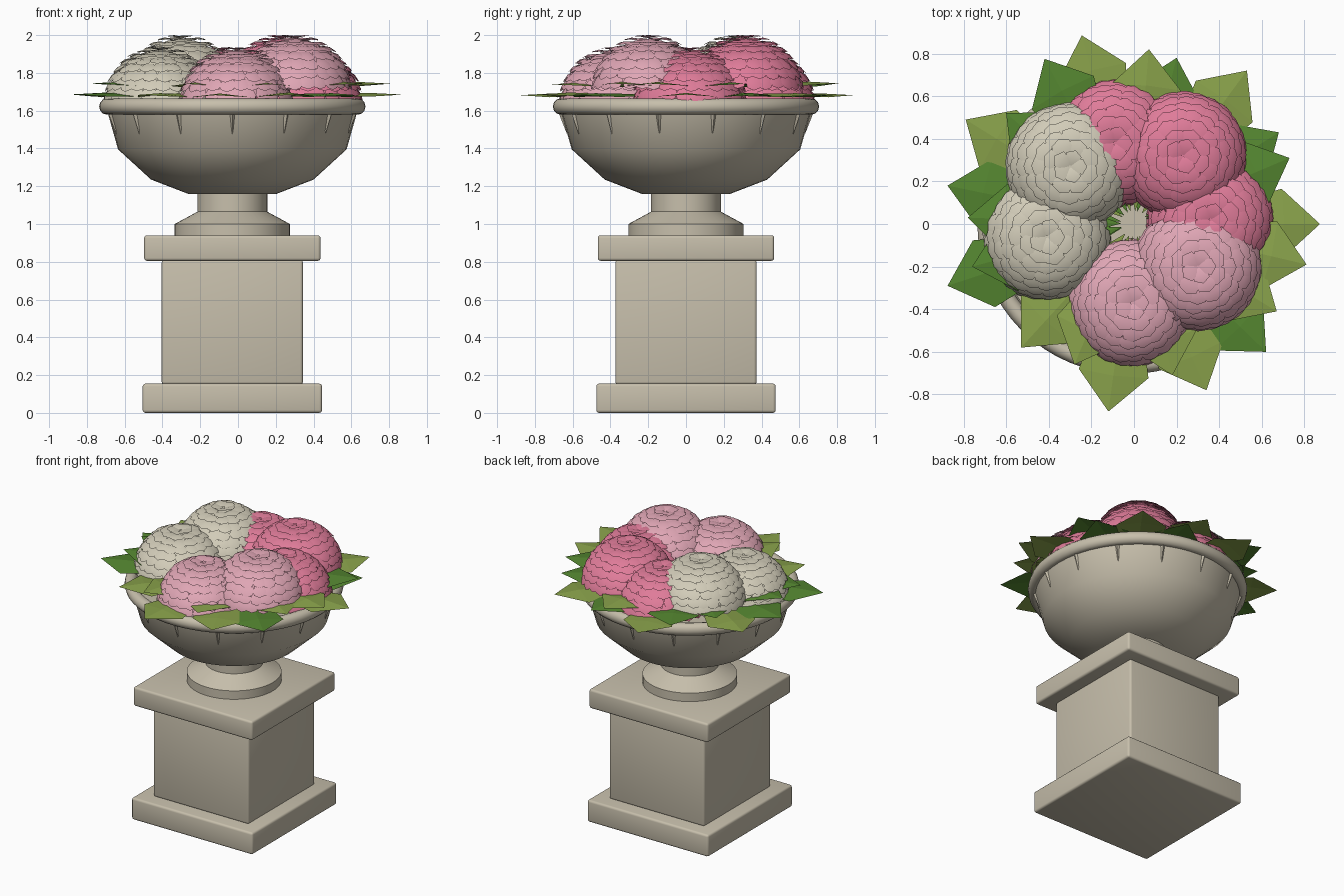
import bpy, bmesh, math, random
from mathutils import Vector, Matrix

if "Cube" in bpy.data.objects:
    bpy.data.objects.remove(bpy.data.objects["Cube"])

random.seed(4)
CX = -0.03  # stonework sits slightly left of the flowers


def mat(name, rgb):
    m = bpy.data.materials.new(name)
    m.diffuse_color = (*rgb, 1)
    m.use_nodes = True
    m.node_tree.nodes["Principled BSDF"].inputs["Base Color"].default_value = m.diffuse_color
    return m


STONE = mat("stone", (0.57, 0.52, 0.41))
CREAM = mat("cream_petal", (0.64, 0.60, 0.48))
PINK = mat("light_pink_petal", (0.74, 0.38, 0.46))
ROSE = mat("rose_petal", (0.74, 0.20, 0.32))
LIME = mat("light_leaf", (0.25, 0.36, 0.07))
GREEN = mat("dark_leaf", (0.09, 0.24, 0.03))


def finish(name, bm, material, smooth=None, recalc=True):
    if recalc:
        bmesh.ops.recalc_face_normals(bm, faces=bm.faces)
    me = bpy.data.meshes.new(name)
    bm.to_mesh(me)
    bm.free()
    me.materials.append(material)
    ob = bpy.data.objects.new(name, me)
    bpy.context.collection.objects.link(ob)
    if smooth:
        bpy.ops.object.select_all(action='DESELECT')
        ob.select_set(True)
        bpy.context.view_layer.objects.active = ob
        bpy.ops.object.shade_smooth_by_angle(angle=math.radians(smooth))
    return ob


def slab(name, half, z0, z1, bevel=0.015):
    bm = bmesh.new()
    bmesh.ops.create_cube(bm, size=1, matrix=Matrix.Translation((CX, 0, (z0 + z1) / 2))
                          @ Matrix.Diagonal((2 * half, 2 * half, z1 - z0, 1)))
    bmesh.ops.bevel(bm, geom=bm.edges[:], offset=bevel, segments=3, profile=0.5, affect='EDGES')
    return finish(name, bm, STONE, 35)


def lathe(name, profile, segs=48):
    bm = bmesh.new()
    vs = [bm.verts.new((CX + r, 0, z)) for r, z in profile]
    es = [bm.edges.new(p) for p in zip(vs, vs[1:])]
    bmesh.ops.spin(bm, geom=vs + es, cent=(CX, 0, 0), axis=(0, 0, 1),
                   angle=2 * math.pi, steps=segs)
    bmesh.ops.remove_doubles(bm, verts=bm.verts[:], dist=1e-4)
    return finish(name, bm, STONE, 45)


# Pedestal
slab("pedestal_base", 0.475, 0.0, 0.155)
slab("pedestal_block", 0.374, 0.15, 0.81)
slab("pedestal_cap", 0.467, 0.805, 0.94)

# Urn: foot and neck, bowl, rounded rim
lathe("urn_foot", [(0, .93), (.305, .93), (.305, 1.0), (.185, 1.065), (.185, 1.17), (0, 1.17)])
lathe("urn_bowl", [(0, 1.16), (.235, 1.16), (.43, 1.235), (.605, 1.395), (.66, 1.59),
                   (.62, 1.63), (0, 1.63)])
rim = [(.665 + .04 * math.cos(a), 1.622 + .043 * math.sin(a))
       for a in [i * math.pi / 6 for i in range(13)]]
lathe("urn_rim", rim, 64)

# Small tapered ribs below the rim
bm = bmesh.new()
for i in range(14):
    a = -math.pi / 2 + i * math.tau / 14
    d, t = Vector((math.cos(a), math.sin(a), 0)), Vector((-math.sin(a), math.cos(a), 0))
    o = Vector((CX, 0, 0))
    pts = [o + d * .645 + t * .026 + Vector((0, 0, 1.59)), o + d * .645 - t * .026 + Vector((0, 0, 1.59)),
           o + d * .675 + Vector((0, 0, 1.59)), o + d * .63 + Vector((0, 0, 1.475))]
    v = [bm.verts.new(p) for p in pts]
    for f in ((0, 1, 2), (0, 2, 3), (2, 1, 3), (1, 0, 3)):
        bm.faces.new([v[k] for k in f])
finish("urn_ribs", bm, STONE)


# Flower head: dome shell covered with overlapping petals
A, H, PHI = 0.29, 0.29, math.radians(82)


def dome(phi, th, lift=0.0):
    s, c = math.sin(phi), math.cos(phi)
    return Vector(((A + lift) * s * math.cos(th), (A + lift) * s * math.sin(th), (H + lift) * c - H))


PETAL = ((-.42, 0, -.008), (.42, 0, -.008), (.62, .55, .004), (.45, .9, .011),
         (0, 1.05, .013), (-.45, .9, .011), (-.62, .55, .004))


def flower(name, x, y, top, material):
    bm = bmesh.new()
    o = Vector((x, y, top - 0.008))
    # inner shell
    rows = [[bm.verts.new(o + dome(PHI * (j + .05) / 6, k * math.tau / 24, -.012)) for k in range(24)]
            for j in range(7)]
    bm.faces.new(rows[0])
    for r0, r1 in zip(rows, rows[1:]):
        for k in range(24):
            n = (k + 1) % 24
            bm.faces.new((r0[k], r1[k], r1[n], r0[n]))
    # petal rings
    rings, step = 8, PHI / 8
    for j in range(rings):
        phi0 = j * step + 0.02
        count = max(5, round(math.tau * math.sin(phi0 + step * .6) * A / 0.068))
        for k in range(count):
            th = (k + .5 * (j % 2)) * math.tau / count + random.uniform(-.03, .03)
            w = math.tau / count
            ln = step * random.uniform(1.3, 1.5)
            lift = random.uniform(-.002, .004)
            ring = [bm.verts.new(o + dome(phi0 + v * ln, th + u * w, l + lift)) for u, v, l in PETAL]
            mid = bm.verts.new(o + dome(phi0 + .5 * ln, th, .009 + lift))
            for p, q in zip(ring, ring[1:] + ring[:1]):
                bm.faces.new((mid, q, p))
    for f in bm.faces:  # face outward from the dome centre
        f.normal_update()
        if f.normal.dot(f.calc_center_median() - (o - Vector((0, 0, H)))) < 0:
            f.normal_flip()
    finish(name, bm, material, 40, recalc=False)


for i, (x, y, top, m) in enumerate((
        (-.30, .27, 2.0, CREAM), (-.41, -.06, 1.935, CREAM),
        (-.01, -.37, 1.935, PINK), (.30, -.20, 2.0, PINK),
        (.36, .02, 1.935, ROSE), (.23, .32, 2.0, ROSE), (-.09, .38, 1.935, ROSE))):
    flower(f"flower_{i + 1}", x, y, top, m)


# Leaves: creased kites in two flat layers (tip x, tip y, upper layer, dark)
LEAVES = (
    (-.245, .885, 0, 0), (.53, .72, 0, 0), (.873, .0, 0, 0), (.34, -.78, 0, 0),
    (-.12, -.88, 0, 0), (-.53, -.58, 0, 0), (-.875, -.29, 0, 1), (-.875, .18, 0, 1),
    (-.79, .49, 0, 0), (.62, -.60, 0, 1), (.68, .43, 0, 1),
    (.07, .82, 1, 0), (.20, .78, 0, 1), (.73, .31, 1, 1), (.81, -.19, 1, 0),
    (.67, -.41, 1, 0), (.18, -.71, 1, 0), (-.28, -.66, 1, 0), (-.76, -.2, 1, 1),
    (-.78, .03, 1, 1), (-.42, .775, 1, 1), (-.60, .52, 1, 1))
for i, (x, y, upper, dark) in enumerate(LEAVES):
    r, a = math.hypot(x, y), math.atan2(y, x)
    z = (1.735 if upper else 1.677) + .0015 * (i % 4)
    drop = .035 if upper else -.005  # upper leaves dip toward the middle
    bm = bmesh.new()
    tip, base = (r, 0, z + .005), (.06, 0, z - drop)
    mid = (r - .17, 0, z + .014)
    left, right = (r - .18, .165, z - .006), (r - .18, -.165, z - .006)
    v = [bm.verts.new(Matrix.Rotation(a, 3, 'Z') @ Vector(p)) for p in (tip, left, base, right, mid)]
    for k in range(4):
        bm.faces.new((v[k], v[(k + 1) % 4], v[4]))
    finish(f"leaf_{i + 1}", bm, GREEN if dark else LIME, recalc=False)
